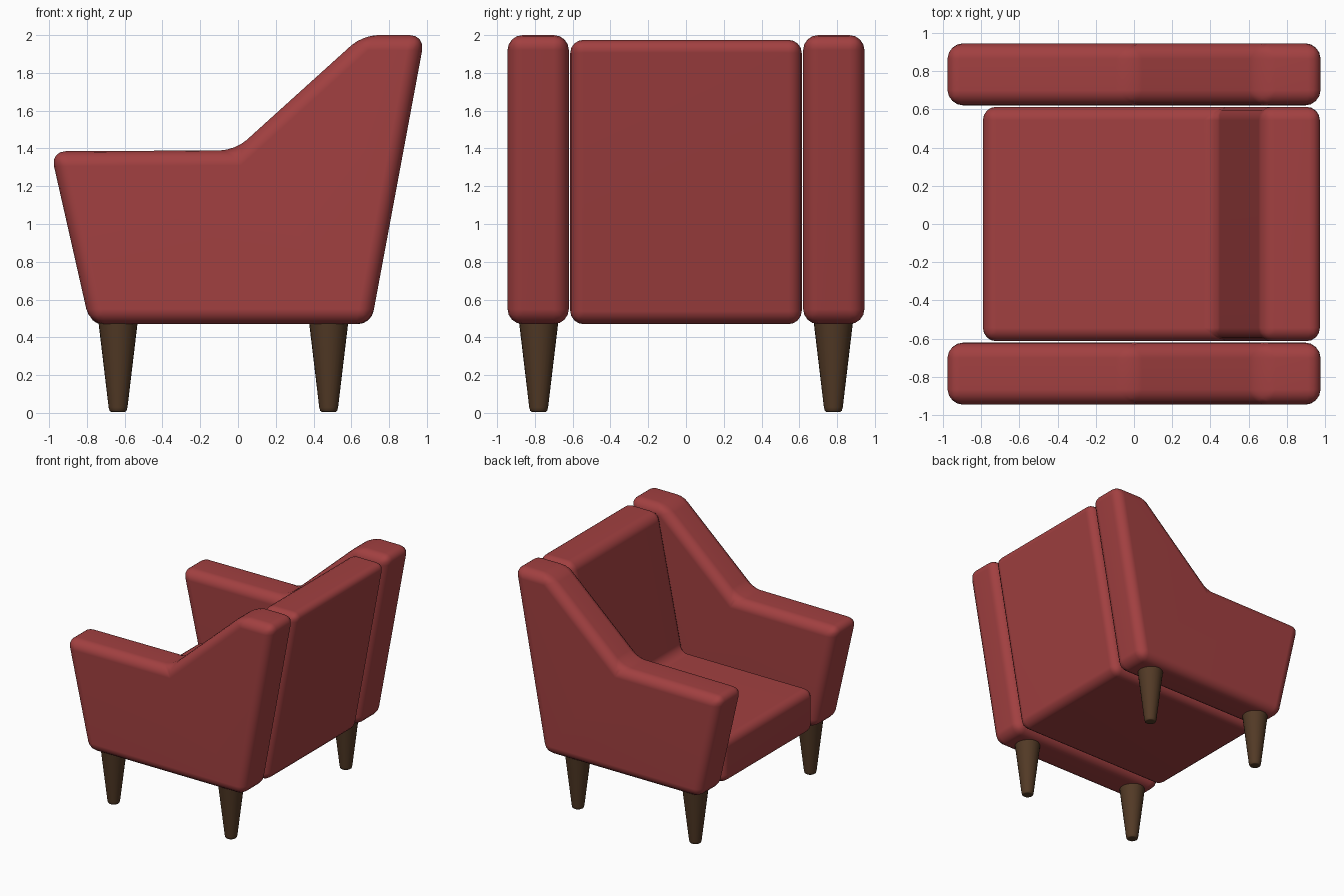
import bpy, bmesh

if "Cube" in bpy.data.objects:
    bpy.data.objects.remove(bpy.data.objects["Cube"])


def material(name, rgb):
    m = bpy.data.materials.new(name)
    m.diffuse_color = (*rgb, 1)
    m.use_nodes = True
    m.node_tree.nodes["Principled BSDF"].inputs["Base Color"].default_value = m.diffuse_color
    return m


red = material("red upholstery", (0.36, 0.051, 0.052))
brown = material("dark wood", (0.085, 0.042, 0.019))


def finish(name, bm, mat):
    bmesh.ops.recalc_face_normals(bm, faces=bm.faces)
    for f in bm.faces:
        f.smooth = True
    me = bpy.data.meshes.new(name)
    bm.to_mesh(me)
    bm.free()
    me.materials.append(mat)
    ob = bpy.data.objects.new(name, me)
    bpy.context.collection.objects.link(ob)
    wn = ob.modifiers.new("soft shading", 'WEIGHTED_NORMAL')
    wn.keep_sharp = True
    return ob


def cushion(name, profile, y0, y1, radius):
    """Extrude an x-z profile along y and round every edge."""
    bm = bmesh.new()
    face = bm.faces.new([bm.verts.new((x, y0, z)) for x, z in profile])
    ext = bmesh.ops.extrude_face_region(bm, geom=[face])
    new = [v for v in ext["geom"] if isinstance(v, bmesh.types.BMVert)]
    bmesh.ops.translate(bm, verts=new, vec=(0, y1 - y0, 0))
    if not any(len(f.verts) == len(profile) and
               all(abs(v.co.y - y0) < 1e-5 for v in f.verts) for f in bm.faces):
        edges = [e for e in bm.edges if e.is_boundary]
        bmesh.ops.holes_fill(bm, edges=edges, sides=0)
    bmesh.ops.recalc_face_normals(bm, faces=bm.faces)
    bmesh.ops.bevel(bm, geom=bm.edges[:], offset=radius, offset_type='OFFSET',
                    segments=4, profile=0.5, affect='EDGES')
    return finish(name, bm, red)


# Arms: slanted front, sloping up to the backrest
arm = [(-0.785, 0.47), (0.705, 0.47), (0.99, 2.0),
       (0.66, 2.0), (-0.015, 1.39), (-0.992, 1.385)]
cushion("right_arm", arm, -0.945, -0.62, 0.08)
cushion("left_arm", arm, 0.62, 0.945, 0.08)

# Seat and backrest in one L-shaped body
body = [(-0.79, 0.47), (0.705, 0.47), (0.985, 1.975),
        (0.665, 1.975), (0.435, 0.84), (-0.79, 0.84)]
cushion("seat_and_back", body, -0.613, 0.613, 0.07)

# Tapered round legs with softened feet
for xn, x in (("front", -0.635), ("back", 0.48)):
    for yn, y in (("right", -0.78), ("left", 0.78)):
        bm = bmesh.new()
        rings = []
        for r, z in ((0.036, 0.005), (0.045, 0.011), (0.05, 0.03), (0.105, 0.49)):
            c = bmesh.ops.create_circle(bm, segments=24, radius=r)["verts"]
            bmesh.ops.translate(bm, verts=c, vec=(x, y, z))
            rings.append(c)
        for a, b in zip(rings, rings[1:]):
            for i in range(24):
                j = (i + 1) % 24
                bm.faces.new((a[i], a[j], b[j], b[i]))
        bm.faces.new(rings[0])
        bm.faces.new(rings[-1])
        for e in bm.edges:
            if all(v in rings[-1] for v in e.verts):
                e.smooth = False
        finish(f"{xn}_{yn}_leg", bm, brown)
